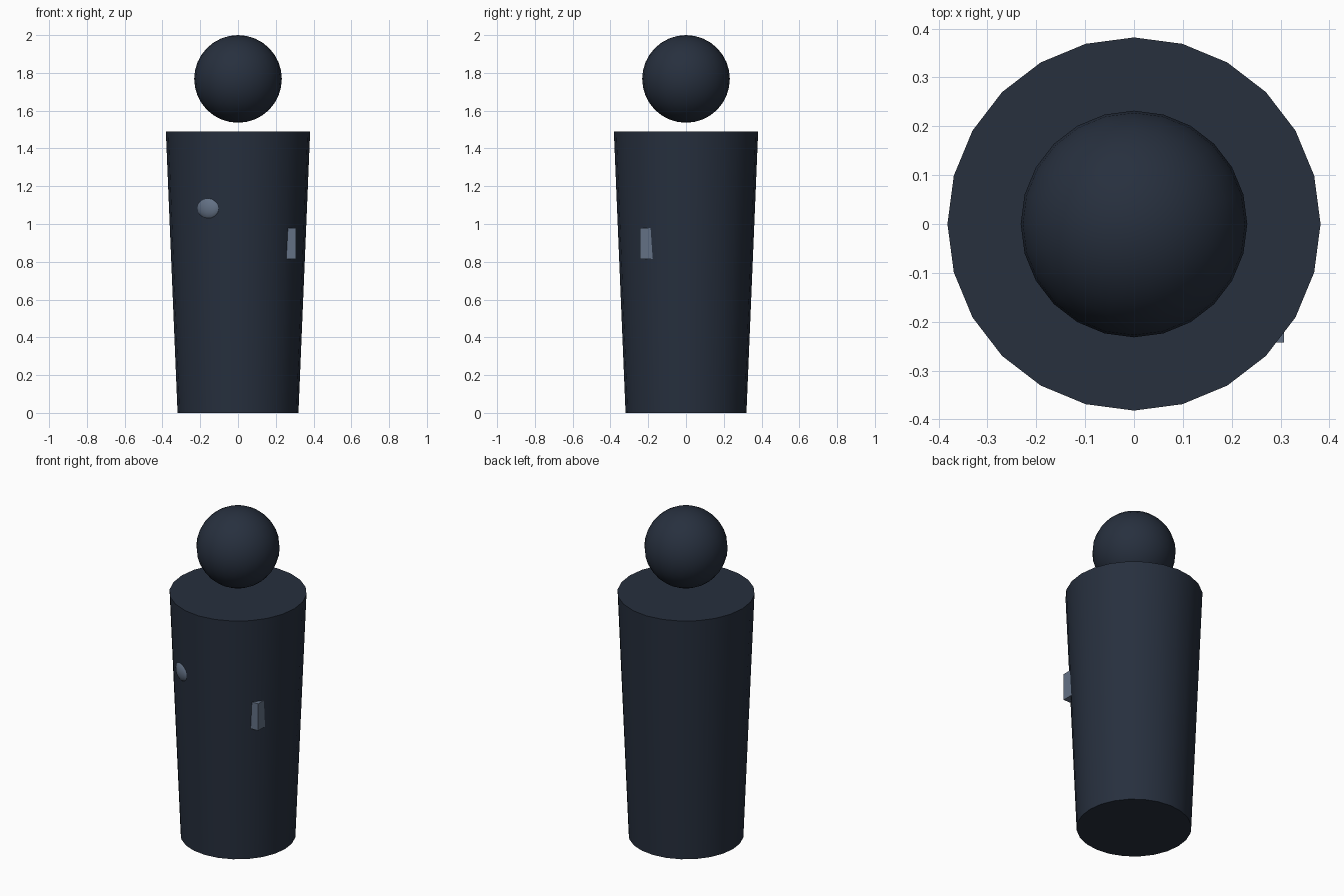
import bpy
import math

if "Cube" in bpy.data.objects:
    bpy.data.objects.remove(bpy.data.objects["Cube"])


def material(name, rgb):
    m = bpy.data.materials.new(name)
    m.diffuse_color = (*rgb, 1)
    m.use_nodes = True
    m.node_tree.nodes["Principled BSDF"].inputs["Base Color"].default_value = m.diffuse_color
    return m


def finish(name, mat, smooth=True):
    ob = bpy.context.object
    ob.name = name
    ob.data.materials.append(mat)
    if smooth:
        bpy.ops.object.shade_smooth_by_angle(angle=math.radians(40))
    return ob


navy = material("dark_navy", (0.02, 0.029, 0.048))
slate = material("slate_blue", (0.125, 0.165, 0.235))

# Tapered body, wider at the shoulders
bpy.ops.mesh.primitive_cone_add(vertices=24, radius1=0.32, radius2=0.382, depth=1.49,
                                location=(0, 0, 0.745), rotation=(0, 0, math.pi / 2))
finish("body", navy)

# Floating head
bpy.ops.mesh.primitive_uv_sphere_add(segments=24, ring_count=16, radius=0.232,
                                     location=(0, 0, 1.768))
finish("head", navy)

# Chest badge: flattened bead half sunk into the body, facing outwards
a = math.radians(243.7)
bpy.ops.mesh.primitive_uv_sphere_add(segments=12, ring_count=8, radius=1,
                                     location=(0.344 * math.cos(a), 0.344 * math.sin(a), 1.085),
                                     rotation=(0, 0, a + math.pi / 2))
bpy.context.object.scale = (0.07, 0.035, 0.063)
finish("chest_badge", slate)

# Hip device: upright box whose outer corner shows through the body
bpy.ops.mesh.primitive_cube_add(size=1, location=(0.268, -0.204, 0.897))
bpy.context.object.scale = (0.078, 0.078, 0.165)
finish("hip_radio", slate, smooth=False)
